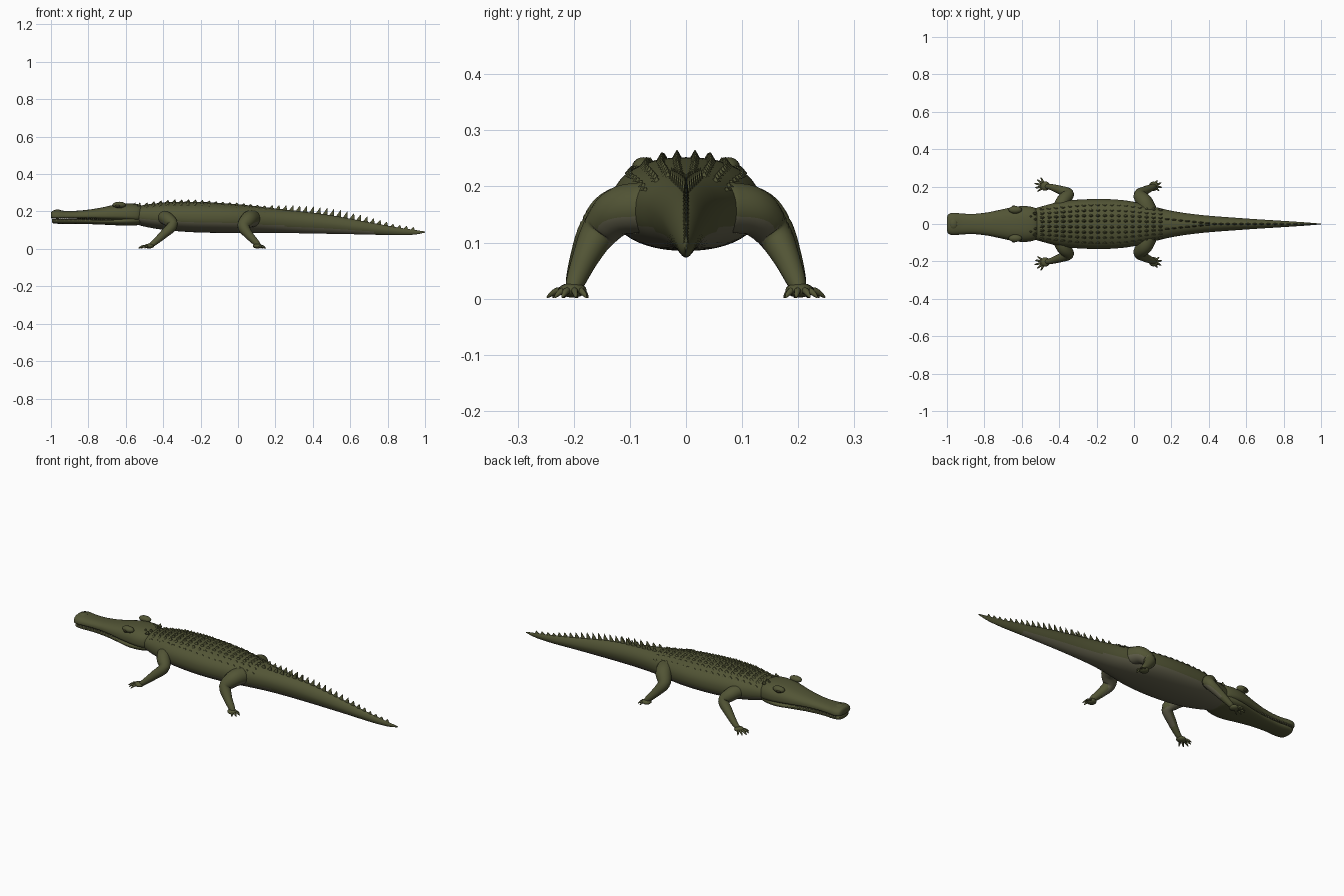
import bpy, bmesh, math
from mathutils import Vector, Matrix

cube = bpy.data.objects.get("Cube")
if cube:
    bpy.data.objects.remove(cube, do_unlink=True)


def material(name, rgb):
    m = bpy.data.materials.new(name)
    m.use_nodes = True
    m.diffuse_color = (*rgb, 1)
    bsdf = m.node_tree.nodes["Principled BSDF"]
    bsdf.inputs["Base Color"].default_value = (*rgb, 1)
    bsdf.inputs["Roughness"].default_value = 0.8
    return m


HIDE = material("olive hide", (0.085, 0.09, 0.036))
BELLY = material("grey belly", (0.12, 0.115, 0.07))
TEETH = material("dull teeth", (0.16, 0.15, 0.09))
EYE = material("dark eye", (0.03, 0.028, 0.012))


def finish(name, bm, mats=(HIDE,), smooth=True, rule=None):
    bmesh.ops.recalc_face_normals(bm, faces=bm.faces)
    bm.normal_update()
    for f in bm.faces:
        f.smooth = smooth
        if rule and rule(f):
            f.material_index = 1
    me = bpy.data.meshes.new(name)
    bm.to_mesh(me)
    bm.free()
    for m in mats:
        me.materials.append(m)
    ob = bpy.data.objects.new(name, me)
    bpy.context.collection.objects.link(ob)
    return ob


def spline(rows, u):
    """Catmull-Rom sample of a list of tuples, u in 0..1"""
    t = u * (len(rows) - 1)
    i = min(int(t), len(rows) - 2)
    t -= i
    a, b, c, d = (rows[max(0, min(len(rows) - 1, i + k))] for k in (-1, 0, 1, 2))
    return [q + 0.5 * t * (r - p + t * (2 * p - 5 * q + 4 * r - s + t * (3 * (q - r) + s - p)))
            for p, q, r, s in zip(a, b, c, d)]


def skin(bm, rings):
    """Bridge rings of points and close both ends"""
    vs = [[bm.verts.new(p) for p in ring] for ring in rings]
    n = len(vs[0])
    for a, b in zip(vs, vs[1:]):
        for k in range(n):
            bm.faces.new((a[k], a[(k + 1) % n], b[(k + 1) % n], b[k]))
    bm.faces.new(vs[0])
    bm.faces.new(vs[-1])


def power(v, p):
    return math.copysign(abs(v) ** (2 / p), v)


def loft(rows, shape, steps, sides=40):
    """Hull from (x, half width, bottom, widest height, top) stations"""
    bm = bmesh.new()
    rings = []
    for i in range(steps + 1):
        x, w, zb, zm, zt = spline(rows, i / steps)
        ring = []
        for k in range(sides):
            a = math.tau * k / sides
            c, s = power(math.cos(a), shape(x)), power(math.sin(a), shape(x))
            ring.append((x, w * c, zm + s * ((zt - zm) if s > 0 else (zm - zb))))
        rings.append(ring)
    skin(bm, rings)
    return bm


def tube(bm, pts, steps=16, sides=14):
    """Rounded limb through (x, y, z, radius) points"""
    path = [spline(pts, i / steps) for i in range(steps + 1)]
    ps = [Vector(p[:3]) for p in path]
    rings = []

    def ring(c, axis, r):
        q = axis.to_track_quat('Z', 'Y')
        rings.append([c + q @ Vector((r * math.cos(math.tau * k / sides),
                                      r * math.sin(math.tau * k / sides), 0)) for k in range(sides)])
    last = len(ps) - 1
    for i, p in enumerate(ps):
        axis = (ps[min(i + 1, last)] - ps[max(i - 1, 0)]).normalized()
        r = path[i][3]
        if i == 0:
            for a in (1.4, 0.9, 0.45):
                ring(p - axis * r * math.sin(a), axis, r * math.cos(a))
        ring(p, axis, r)
        if i == last:
            for a in (0.45, 0.9, 1.4):
                ring(p + axis * r * math.sin(a), axis, r * math.cos(a))
    skin(bm, rings)


def ball(bm, centre, size):
    bmesh.ops.create_uvsphere(bm, u_segments=16, v_segments=10, radius=1,
                              matrix=Matrix.Translation(centre) @ Matrix.Diagonal((*size, 1)))


def spike(bm, base, size, lean=0.0, sides=6):
    """Low cone standing on its base; size is half length, half width, height"""
    m = (Matrix.Translation(base) @ Matrix.Shear('XY', 4, (lean, 0))
         @ Matrix.Diagonal((*size, 1)) @ Matrix.Translation((0, 0, 0.5)))
    bmesh.ops.create_cone(bm, cap_ends=True, segments=sides, radius1=1, radius2=0.08,
                          depth=1, matrix=m)


def underside(f):
    c = f.calc_center_median()
    return f.normal.z < -0.4 and c.x < 0.72


# Body and tail
BODY = [(-0.56, 0.075, 0.135, 0.18, 0.225), (-0.48, 0.098, 0.115, 0.175, 0.238),
        (-0.38, 0.122, 0.1, 0.17, 0.249), (-0.26, 0.132, 0.09, 0.166, 0.252),
        (-0.14, 0.133, 0.086, 0.164, 0.248), (-0.02, 0.122, 0.085, 0.162, 0.24),
        (0.1, 0.094, 0.085, 0.16, 0.228), (0.22, 0.067, 0.085, 0.155, 0.214),
        (0.36, 0.048, 0.083, 0.145, 0.198), (0.52, 0.035, 0.08, 0.13, 0.176),
        (0.68, 0.024, 0.077, 0.112, 0.146), (0.84, 0.014, 0.073, 0.095, 0.117),
        (0.94, 0.007, 0.076, 0.089, 0.102), (1.0, 0.002, 0.087, 0.09, 0.093)]


def body_shape(x):
    return 2.25 - 0.45 * max(0, min(1, x / 0.5))


finish("body_and_tail", loft(BODY, body_shape, 110, 48), (HIDE, BELLY), rule=underside)


def back_height(x, y):
    i = next(k for k in range(len(BODY) - 1) if x <= BODY[k + 1][0])
    a, b = BODY[i], BODY[i + 1]
    t = (x - a[0]) / (b[0] - a[0])
    _, w, _, zm, zt = (p + (q - p) * t for p, q in zip(a, b))
    p = body_shape(x)
    return zm + (zt - zm) * max(0, 1 - abs(y / w) ** p) ** (1 / p)


# Rows of keeled scutes along the back
bm = bmesh.new()
for i in range(18):
    x = -0.49 + i * 0.037
    grow = 0.65 + 0.35 * math.sin(math.pi * min(1, (i + 2) / 12))
    wide = spline([(0.8,), (1.0,), (1.0,), (0.75,)], i / 17)[0]
    for s in (-1, 1):
        for row, h in enumerate((0.017, 0.016, 0.014, 0.011)):
            y = s * (0.016 + 0.027 * row) * wide
            spike(bm, (x, y, back_height(x, y) - 0.003), (0.016, 0.01, h * grow), 0.3)
finish("back_scutes", bm, smooth=False)

# Tail crest: two rows that merge into one
bm = bmesh.new()
for i in range(22):
    x = 0.175 + i * 0.036
    gap = 0.028 * max(0, 1 - (x - 0.15) / 0.28)
    h = 0.018 + 0.016 * math.sin(math.pi * min(1, i / 17)) - 0.005 * (i > 17)
    for s in ((-1, 1) if gap > 0.002 else (0,)):
        y = s * gap
        spike(bm, (x, y, back_height(x, y) - 0.006), (0.018, 0.006, h + 0.006), 0.35)
finish("tail_crest", bm, smooth=False)

# Upper head and snout
UPPER = [(-1.0, 0.035, 0.165, 0.172, 0.194), (-0.992, 0.052, 0.163, 0.172, 0.203),
         (-0.965, 0.06, 0.162, 0.172, 0.207), (-0.92, 0.056, 0.162, 0.173, 0.203),
         (-0.86, 0.054, 0.161, 0.174, 0.204), (-0.79, 0.061, 0.16, 0.175, 0.211),
         (-0.72, 0.075, 0.155, 0.176, 0.223), (-0.65, 0.09, 0.15, 0.178, 0.238),
         (-0.59, 0.096, 0.145, 0.178, 0.243), (-0.54, 0.09, 0.14, 0.178, 0.24),
         (-0.515, 0.075, 0.145, 0.178, 0.23)]
finish("upper_head", loft(UPPER, lambda x: 2.5, 60))

# Lower jaw
LOWER = [(-0.995, 0.03, 0.142, 0.155, 0.161), (-0.985, 0.046, 0.136, 0.153, 0.161),
         (-0.95, 0.053, 0.134, 0.153, 0.161), (-0.88, 0.05, 0.134, 0.153, 0.16),
         (-0.79, 0.057, 0.132, 0.152, 0.159), (-0.71, 0.072, 0.129, 0.15, 0.158),
         (-0.62, 0.09, 0.125, 0.15, 0.165), (-0.55, 0.085, 0.125, 0.155, 0.175),
         (-0.51, 0.07, 0.135, 0.16, 0.175)]
finish("lower_jaw", loft(LOWER, lambda x: 2.4, 50))

# Teeth along both jaws
bm = bmesh.new()
for i in range(15):
    x = -0.97 + i * 0.022
    t = (x + 1) / 0.35
    y = 0.05 + 0.027 * max(0, t - 0.45) - 0.004 * math.sin(math.pi * t)
    for s in (-1, 1):
        spike(bm, (x, s * y, 0.154), (0.004, 0.004, 0.014), sides=5)
        spike(bm, (x + 0.011, s * (y + 0.002), 0.168), (0.004, 0.004, -0.014), sides=5)
finish("teeth", bm, (TEETH,), smooth=False)

# Nostril mound, brow ridges, eyes and neck scutes
bm = bmesh.new()
ball(bm, (-0.965, 0, 0.2), (0.022, 0.028, 0.011))
for s in (-1, 1):
    ball(bm, (-0.635, s * 0.076, 0.235), (0.036, 0.02, 0.017))
    for x, y in ((-0.53, 0.025), (-0.53, 0.055), (-0.555, 0.04)):
        spike(bm, (x, s * y, 0.228), (0.014, 0.01, 0.019), 0.3)
finish("brows_and_nostrils", bm)
bm = bmesh.new()
for s in (-1, 1):
    ball(bm, (-0.642, s * 0.088, 0.23), (0.014, 0.011, 0.01))
finish("eyes", bm, (EYE,))

# Legs and feet: limb path, palm centre, toe direction, toe count
FORE = ([(-0.40, 0.085, 0.17, 0.036), (-0.375, 0.13, 0.158, 0.036), (-0.35, 0.162, 0.125, 0.029),
         (-0.395, 0.182, 0.08, 0.023), (-0.445, 0.198, 0.035, 0.016), (-0.465, 0.2, 0.02, 0.013)],
        (-0.475, 0.203, 0.015), math.pi - 0.25, 5)
HIND = ([(0.075, 0.075, 0.162, 0.046), (0.055, 0.12, 0.155, 0.043), (0.03, 0.155, 0.118, 0.033),
         (0.058, 0.178, 0.075, 0.024), (0.095, 0.195, 0.035, 0.018), (0.108, 0.2, 0.02, 0.014)],
        (0.105, 0.202, 0.015), 0.15, 4)


def pale(f):
    return f.normal.z < -0.45 and f.calc_center_median().z > 0.05


for part, (limb, palm, heading, toes) in (("fore", FORE), ("hind", HIND)):
    for side, s in (("near", -1), ("far", 1)):
        bm = bmesh.new()
        tube(bm, [(x, s * y, z, r) for x, y, z, r in limb], 24, 18)
        finish(f"{part}_leg_{side}", bm, (HIDE, BELLY), rule=pale)

        bm = bmesh.new()
        px, py, pz = palm
        ball(bm, (px, s * py, pz), (0.026, 0.025, 0.013))
        for k in range(toes):
            a = heading + (k / (toes - 1) - 0.5) * 1.7
            dx, dy = math.cos(a), math.sin(a)
            reach = 0.058 - 0.018 * abs(k / (toes - 1) - 0.5)
            if part == "hind":
                reach -= 0.012
            tube(bm, [(px + dx * d, s * (py + dy * d), z, r) for d, z, r in
                      ((0.012, 0.013, 0.007), (reach * 0.6, 0.014, 0.006),
                       (reach * 0.85, 0.008, 0.0045), (reach, 0.003, 0.002))], 8, 8)
        finish(f"{part}_foot_{side}", bm)
